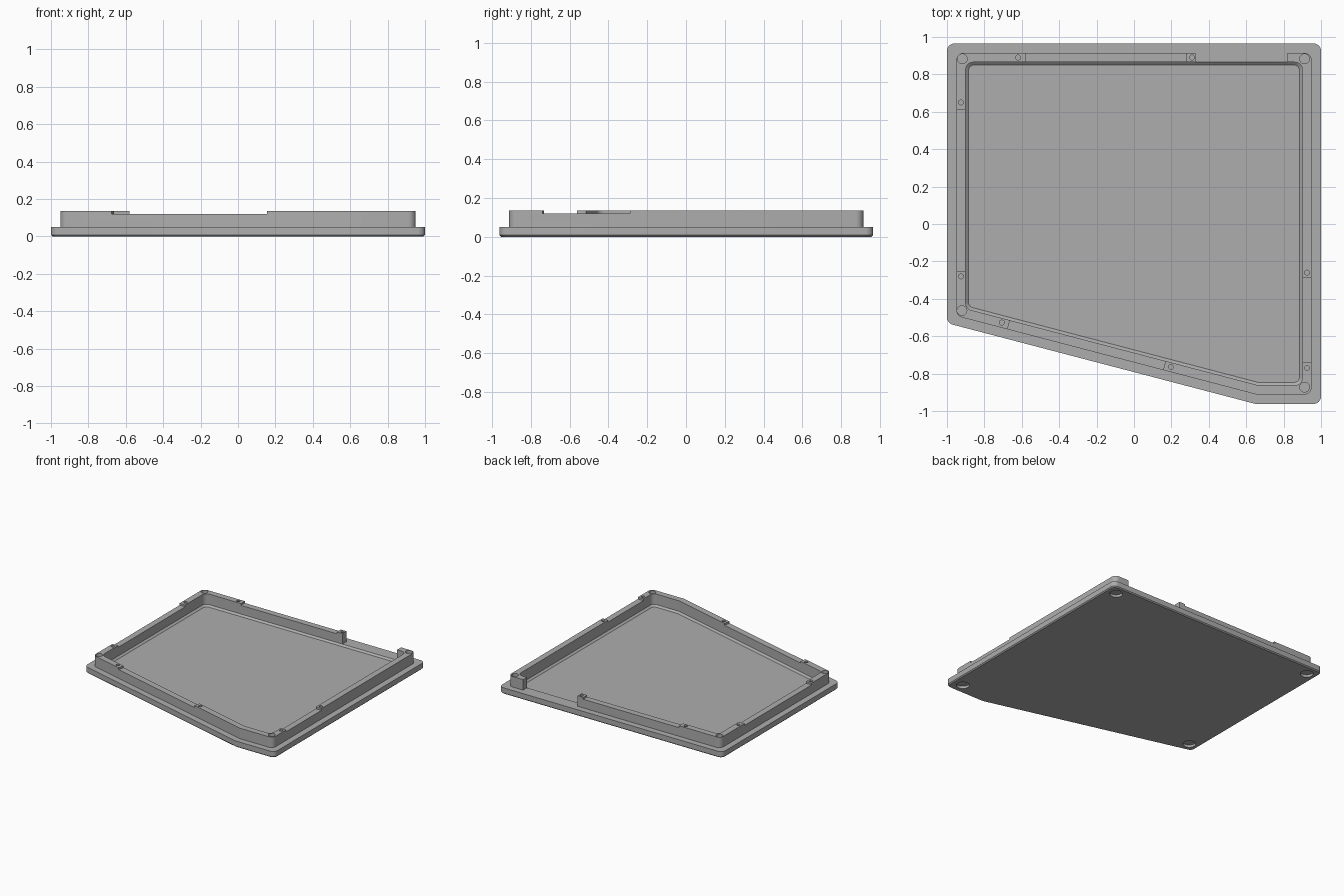
import bpy, bmesh, math
from mathutils import Vector, Matrix

if "Cube" in bpy.data.objects:
    bpy.data.objects.remove(bpy.data.objects["Cube"])

grey = bpy.data.materials.new("plain grey")
grey.use_nodes = True
COLOUR = (0.42, 0.42, 0.42, 1)
grey.diffuse_color = COLOUR
grey.node_tree.nodes["Principled BSDF"].inputs["Base Color"].default_value = COLOUR

# Plan of the case, counter-clockwise
CORNERS = [Vector(p) for p in ((-1, 0.965), (-1, -0.53), (0.65, -0.962), (1, -0.962), (1, 0.965))]
STEPS = 8


def outline(inset, radius):
    """Plan moved inwards by inset, with rounded corners (front bend stays crisp)."""
    n = len(CORNERS)
    dirs = [(CORNERS[(i + 1) % n] - CORNERS[i]).normalized() for i in range(n)]
    points = []
    for i in range(n):
        a, b = dirs[i - 1], dirs[i]
        na, nb = Vector((-a.y, a.x)), Vector((-b.y, b.x))
        corner = CORNERS[i] + (na + nb) * inset / (1 + na.dot(nb))
        r = 0.005 if i == 2 else radius
        turn = math.acos(max(-1, min(1, a.dot(b))))
        start = corner - a * r * math.tan(turn / 2)
        centre = start + na * r
        for s in range(STEPS + 1):
            points.append(centre + Matrix.Rotation(turn * s / STEPS, 2) @ (start - centre))
    return points


def finish(bm, name):
    bmesh.ops.recalc_face_normals(bm, faces=bm.faces)
    mesh = bpy.data.meshes.new(name)
    bm.to_mesh(mesh)
    bm.free()
    obj = bpy.data.objects.new(name, mesh)
    bpy.context.collection.objects.link(obj)
    mesh.materials.append(grey)
    return obj


def loft(name, levels, closed):
    """Skin through (inset, radius, z) levels; either capped or closed to a ring."""
    bm = bmesh.new()
    loops = [[bm.verts.new((p.x, p.y, z)) for p in outline(d, r)] for d, r, z in levels]
    pairs = list(zip(loops, loops[1:]))
    if closed:
        pairs.append((loops[-1], loops[0]))
    else:
        bm.faces.new(loops[0])
        bm.faces.new(loops[-1])
    for low, high in pairs:
        for i in range(len(low)):
            j = (i + 1) % len(low)
            bm.faces.new((low[i], low[j], high[j], high[i]))
    return finish(bm, name)


def box(bm, x0, x1, y0, y1, z0, z1, turn=None):
    size = Matrix.Diagonal((x1 - x0, y1 - y0, z1 - z0, 1))
    place = Matrix.Translation(((x0 + x1) / 2, (y0 + y1) / 2, (z0 + z1) / 2))
    bmesh.ops.create_cube(bm, size=1, matrix=(turn or Matrix()) @ place @ size)


def hole(bm, x, y, radius, z0, z1):
    bmesh.ops.create_cone(bm, cap_ends=True, segments=32, radius1=radius, radius2=radius,
                          depth=z1 - z0, matrix=Matrix.Translation((x, y, (z0 + z1) / 2)))


def cut(obj, bm):
    cutter = finish(bm, "cutter")
    cutter.hide_render = True
    mod = obj.modifiers.new("cut", 'BOOLEAN')
    mod.operation, mod.solver, mod.object = 'DIFFERENCE', 'EXACT', cutter
    bpy.ops.object.select_all(action='DESELECT')
    bpy.context.view_layer.objects.active = obj
    obj.select_set(True)
    bpy.ops.object.modifier_apply(modifier=mod.name)
    bpy.data.objects.remove(cutter)
    bpy.ops.object.shade_smooth_by_angle(angle=math.radians(30))


BASE_TOP, LEDGE, TOP = 0.05, 0.12, 0.135
POSTS = [(-0.918, 0.883), (0.912, 0.883), (0.912, -0.872), (-0.92, -0.463)]
SCREWS = [(-0.62, 0.89), (0.31, 0.89), (-0.925, 0.65), (-0.925, -0.28),
          (0.925, -0.26), (0.925, -0.77), (-0.707, -0.527), (0.197, -0.764)]

# Base plate with a shallow sunken floor and round foot pockets
base = loft("base_plate", [(0.008, 0.035, 0), (0, 0.04, 0.008), (0, 0.04, BASE_TOP),
                           (0.1, 0.04, BASE_TOP), (0.115, 0.03, 0.037)], False)
bm = bmesh.new()
for x, y in POSTS:
    hole(bm, x, y, 0.048, -0.05, 0.02)
cut(base, bm)

# Upright rim: ledges between the screws, an opening at the back, screw holes
rim = loft("rim_wall", [(0.05, 0.04, 0.048), (0.05, 0.04, TOP),
                        (0.1, 0.04, TOP), (0.1, 0.04, 0.048)], True)
bm = bmesh.new()
box(bm, -0.58, 0.28, 0.8, 1, LEDGE, 0.2)
box(bm, 0.33, 0.82, 0.8, 1, 0, 0.2)
box(bm, -1, -0.85, -0.25, 0.61, LEDGE, 0.2)
box(bm, 0.85, 1, -0.74, -0.29, LEDGE, 0.2)
slope = CORNERS[2] - CORNERS[1]
turn = Matrix.Translation((-0.67, -0.54, 0)) @ Matrix.Rotation(math.atan2(slope.y, slope.x), 4, 'Z')
box(bm, 0, 0.86, -0.1, 0.1, LEDGE, 0.2, turn)
for x, y in POSTS:
    hole(bm, x, y, 0.026, 0.11, 0.2)
for x, y in SCREWS:
    hole(bm, x, y, 0.013, 0.09, 0.2)
cut(rim, bm)
